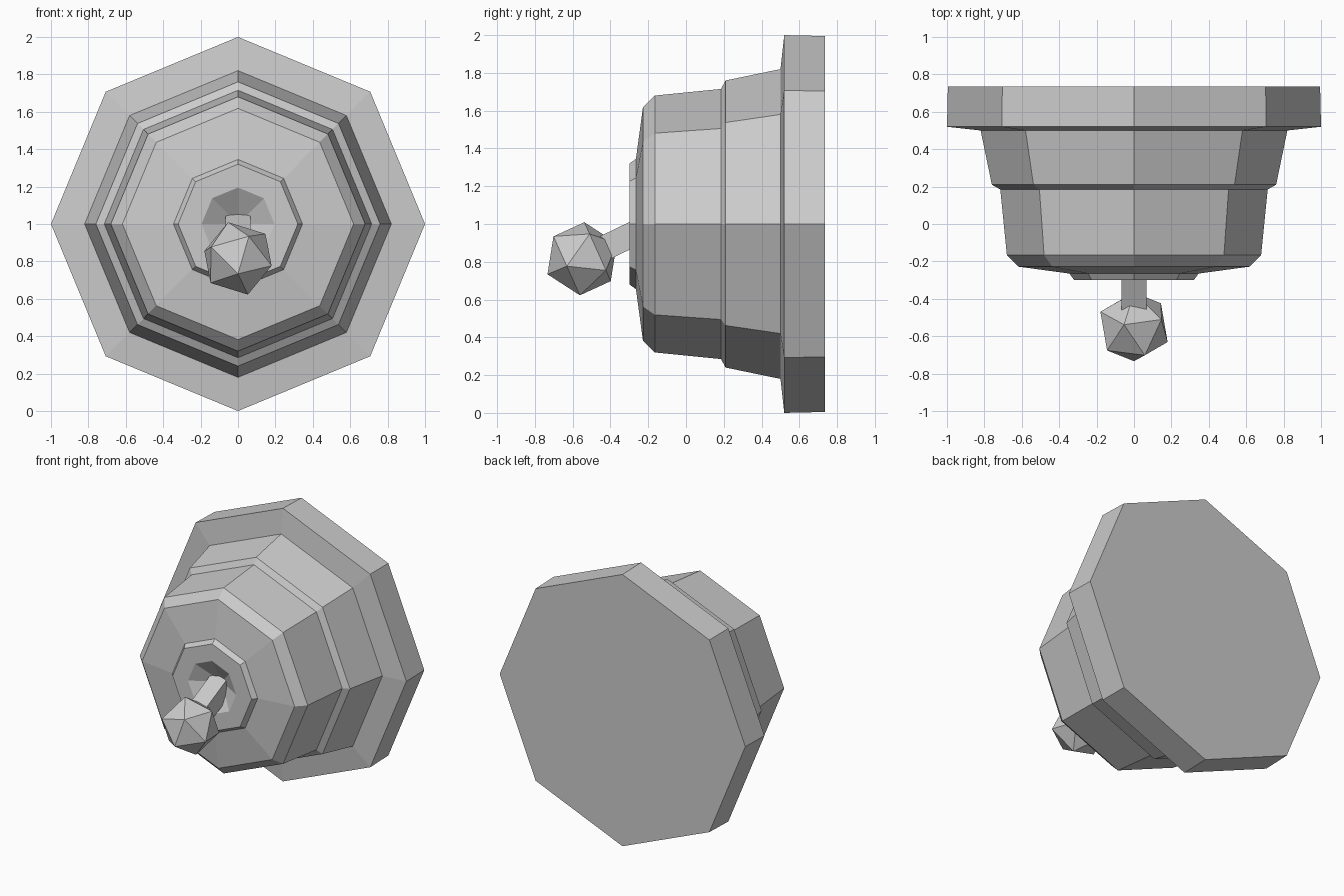
import bpy, bmesh, math
from mathutils import Vector, Matrix

if "Cube" in bpy.data.objects:
    bpy.data.objects.remove(bpy.data.objects["Cube"])

AXIS_Z = 1.0
SIDES = 8


def add_object(name, bm):
    bmesh.ops.recalc_face_normals(bm, faces=bm.faces[:])
    mesh = bpy.data.meshes.new(name)
    bm.to_mesh(mesh)
    bm.free()
    obj = bpy.data.objects.new(name, mesh)
    bpy.context.collection.objects.link(obj)
    return obj


def frame(a, b):
    """Orthonormal matrix with z along a and x towards b."""
    z = a.normalized()
    x = (b - z * b.dot(z)).normalized()
    return Matrix((x, z.cross(x), z)).transposed()


# Octagonal stepped body: (y, radius) from the back plate to the recess tip
profile = [(0.735, 0.995), (0.52, 1.0), (0.50, 0.82), (0.21, 0.76),
           (0.185, 0.715), (-0.165, 0.68), (-0.228, 0.618), (-0.265, 0.345),
           (-0.30, 0.32), (-0.30, 0.195)]
bm = bmesh.new()
rings = []
for y, r in profile:
    angles = [2 * math.pi * i / SIDES for i in range(SIDES)]
    rings.append([bm.verts.new((r * math.sin(a), y, AXIS_Z + r * math.cos(a))) for a in angles])
bm.faces.new(rings[0])
for lo, hi in zip(rings, rings[1:]):
    for i in range(SIDES):
        j = (i + 1) % SIDES
        bm.faces.new((lo[i], lo[j], hi[j], hi[i]))
tip = bm.verts.new((0, -0.185, AXIS_Z))
for i in range(SIDES):
    bm.faces.new((rings[-1][i], rings[-1][(i + 1) % SIDES], tip))
add_object("stepped_body", bm)

# Square stem leaning down out of the recess to the ball
ball_center = Vector((0, -0.55, 0.816))
stem_start = Vector((0, -0.18, 0.995))
along = ball_center - stem_start
bm = bmesh.new()
bmesh.ops.create_cube(bm, size=1)
bmesh.ops.scale(bm, vec=(0.132, 0.132, along.length), verts=bm.verts)
bmesh.ops.transform(
    bm, verts=bm.verts,
    matrix=Matrix.Translation((stem_start + ball_center) / 2) @ frame(along, Vector((1, 0, 0))).to_4x4())
add_object("stem", bm)

# Low-poly ball, turned so two neighbouring corners point in set directions
bm = bmesh.new()
bmesh.ops.create_icosphere(bm, subdivisions=1, radius=0.201)
bm.verts.ensure_lookup_table()
corner = bm.verts[0]
neighbour = corner.link_edges[0].other_vert(corner)
turn = frame(Vector((0, -0.185, -0.083)), Vector((0.18, -0.083, -0.04))) @ \
    frame(corner.co, neighbour.co).transposed()
bmesh.ops.transform(bm, verts=bm.verts,
                    matrix=Matrix.Translation(ball_center) @ turn.to_4x4())
add_object("stem_ball", bm)
